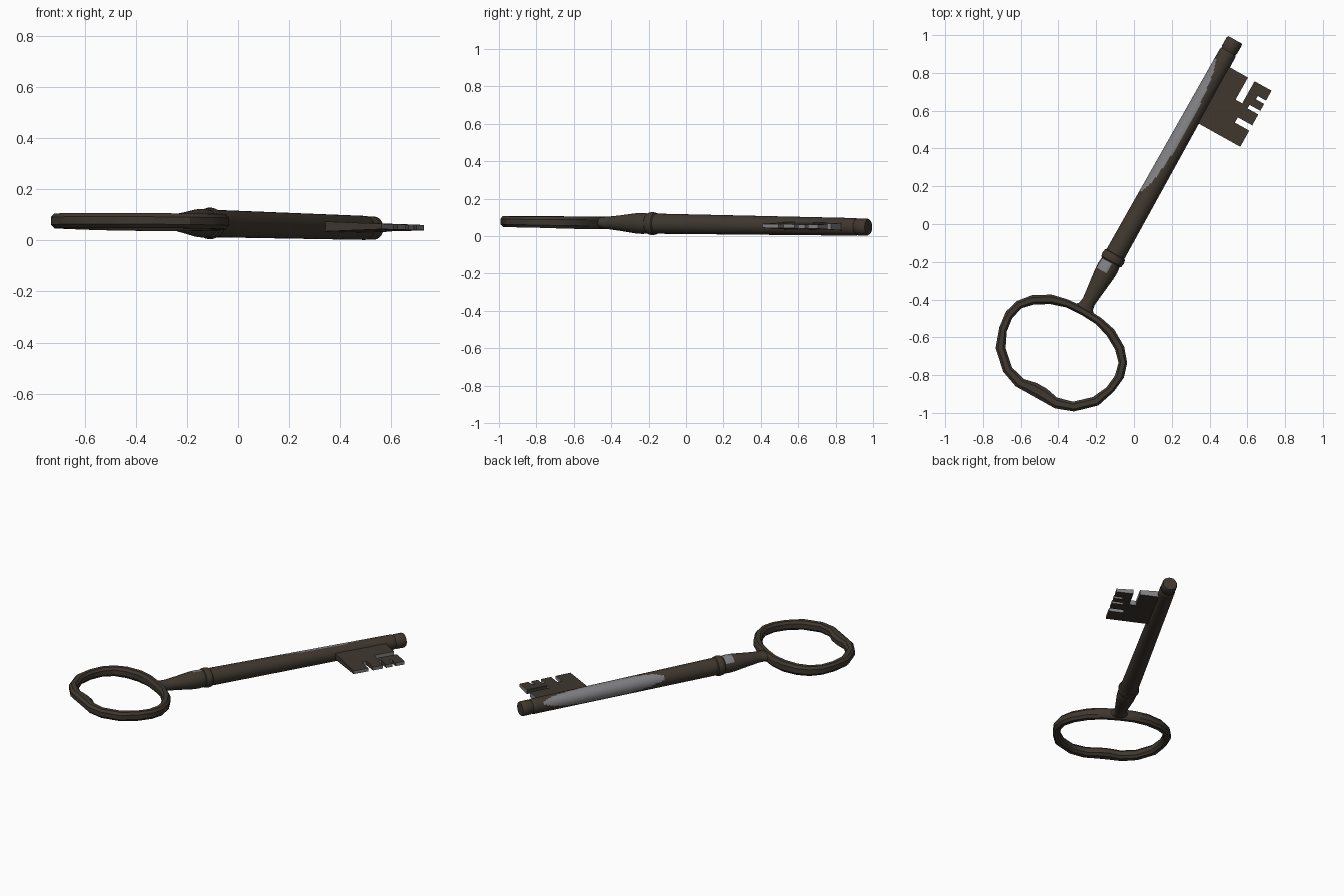
import bpy, bmesh, math
from mathutils import Vector, Matrix

if "Cube" in bpy.data.objects:
    bpy.data.objects.remove(bpy.data.objects["Cube"])

# Key frame: local x = across (bit side), local y = along the shaft, z = up
D = Vector((0.4875, 0.873, 0)).normalized()
N = Vector((D.y, -D.x, 0))
TILT = -0.014
FRAME = Matrix(((N.x, D.x, 0, -0.11), (N.y, D.y, 0, -0.18),
                (0, TILT, 1, 0.067), (0, 0, 0, 1)))


def material(name, rgb):
    m = bpy.data.materials.new(name)
    m.diffuse_color = (*rgb, 1)
    m.use_nodes = True
    m.node_tree.nodes["Principled BSDF"].inputs["Base Color"].default_value = m.diffuse_color
    return m


IRON = material("dark_brown_iron", (0.05, 0.039, 0.029))
WORN = material("worn_grey_metal", (0.22, 0.22, 0.23))


def finish(bm, name, rule=None, angle=35):
    """Colour faces by a local-space rule, place along the key, smooth."""
    bmesh.ops.recalc_face_normals(bm, faces=bm.faces[:])
    for f in bm.faces:
        f.normal_update()
        if rule and rule(f.calc_center_median(), f.normal):
            f.material_index = 1
    bm.transform(FRAME)
    me = bpy.data.meshes.new(name)
    bm.to_mesh(me)
    bm.free()
    me.materials.append(IRON)
    me.materials.append(WORN)
    ob = bpy.data.objects.new(name, me)
    bpy.context.collection.objects.link(ob)
    bpy.ops.object.select_all(action='DESELECT')
    ob.select_set(True)
    bpy.context.view_layer.objects.active = ob
    bpy.ops.object.shade_smooth_by_angle(angle=math.radians(angle))
    return ob


def bridge(bm, rings, closed=False):
    count = len(rings[0])
    last = len(rings) if closed else len(rings) - 1
    for i in range(last):
        a, b = rings[i], rings[(i + 1) % len(rings)]
        for j in range(count):
            k = (j + 1) % count
            bm.faces.new((a[j], a[k], b[k], b[j]))


def turned(name, profile, rule=None, step=None, sides=40):
    """Turned part from (along, half width, half height) stations."""
    pts = [profile[0]]
    for q in profile[1:]:
        p = pts[-1]
        n = max(1, round(abs(q[0] - p[0]) / step)) if step else 1
        pts += [tuple(a + (b - a) * i / n for a, b in zip(p, q))
                for i in range(1, n + 1)]
    bm = bmesh.new()
    rings = []
    for u, rx, rz in pts:
        rings.append([bm.verts.new((rx * math.cos(t), u, rz * math.sin(t)))
                      for t in (2 * math.pi * j / sides for j in range(sides))])
    bridge(bm, rings)
    bm.faces.new(rings[0])
    bm.faces.new(rings[-1])
    return finish(bm, name, rule)


def around(c):
    return math.degrees(math.atan2(c.z, c.x)) % 360


# Shaft with a long worn patch on the side away from the bit
turned("shaft", [(0.0, 0.054, 0.054), (1.245, 0.047, 0.047), (1.252, 0.043, 0.043)],
       lambda c, n: ((c.y - 0.78) / 0.40) ** 2 + ((around(c) - 150) / 70) ** 2 < 1,
       step=0.02)

# Rounded tip
turned("tip", [(1.24, 0.042, 0.042), (1.258, 0.042, 0.042), (1.264, 0.0455, 0.0455),
               (1.314, 0.0455, 0.0455), (1.323, 0.041, 0.041)])

# Collar ring
turned("collar", [(-0.027, 0.052, 0.05), (-0.02, 0.06, 0.058), (0.0, 0.064, 0.062),
                  (0.02, 0.06, 0.058), (0.027, 0.052, 0.05)])

# Tapered neck flaring into the bow, with a small worn spot
turned("neck", [(0.0, 0.053, 0.053), (-0.03, 0.054, 0.054), (-0.06, 0.057, 0.056),
                (-0.10, 0.055, 0.054), (-0.2, 0.043, 0.041), (-0.265, 0.036, 0.034),
                (-0.295, 0.042, 0.032), (-0.32, 0.066, 0.028)],
       lambda c, n: -0.085 < c.y < -0.025 and 85 < around(c) < 155, step=0.015)

# Bow: mirrored stations (outer x, outer y, inner x, inner y), chamfered band
half = [(0, -.303, 0, -.345), (.10, -.308, .09, -.350), (.19, -.328, .17, -.375),
        (.28, -.382, .245, -.418), (.335, -.448, .295, -.47), (.358, -.525, .312, -.54),
        (.348, -.615, .303, -.615), (.312, -.72, .265, -.695), (.215, -.81, .185, -.768),
        (.12, -.845, .10, -.79), (.04, -.845, .03, -.775)]
stations = half + [(-a, b, -c, d) for a, b, c, d in reversed(half[1:])]
section = [(0, -.5), (.25, -1), (.75, -1), (1, -.5), (1, .5), (.75, 1), (.25, 1), (0, .5)]
bm = bmesh.new()
loops = []
for ox, oy, ix, iy in stations:
    h = 0.029 + 0.005 * max(0, 1 - (-0.303 - oy) / 0.2)
    loops.append([bm.verts.new((ox + (ix - ox) * t, oy + (iy - oy) * t, z * h))
                  for t, z in section])
bridge(bm, loops, closed=True)
finish(bm, "bow", angle=28)

# Bit: notched plate, thinner toward its outer edge, with worn edges
outline = [(0, .842), (.30, .842), (.30, .94), (.213, .94), (.213, .972), (.30, .972),
           (.30, 1.038), (.235, 1.038), (.235, 1.06), (.30, 1.06), (.30, 1.102),
           (.25, 1.102), (.25, 1.122), (.30, 1.122), (.30, 1.182), (.197, 1.182),
           (.197, 1.048), (.157, 1.048), (.157, 1.182), (0, 1.182)]
bm = bmesh.new()
plates = [[bm.verts.new((x, y, s * (0.021 - 0.035 * x))) for x, y in outline]
          for s in (-1, 1)]
bridge(bm, plates)
for p in plates:
    bm.faces.new(p)
finish(bm, "bit", lambda c, n: abs(n.z) < 0.5 and c.x > 0.07 and (n.x > 0.5 or n.y > 0.5))
